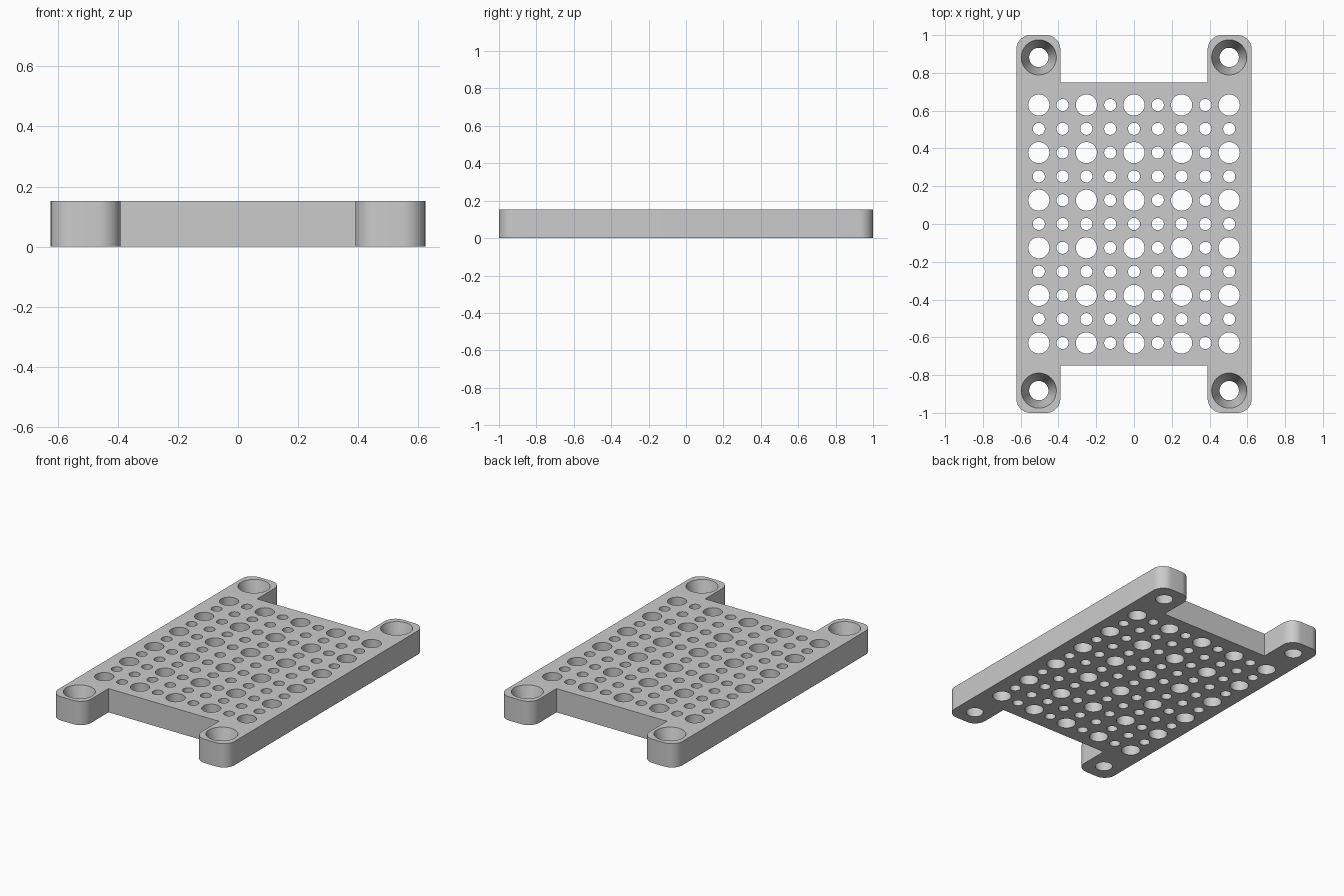
import bpy, bmesh, math
from mathutils import Matrix, Vector

cube = bpy.data.objects.get("Cube")
if cube:
    bpy.data.objects.remove(cube, do_unlink=True)

HEIGHT = 0.152
HALF_X, HALF_Y = 0.623, 1.0
TAB_X, NOTCH_Y = 0.39, 0.75      # inner side of the tabs, depth of the end notches
CORNER = 0.075
PITCH = 0.126                    # spacing of the hole grid

grey = bpy.data.materials.new("plain_grey")
grey.use_nodes = True
colour = (0.6, 0.6, 0.6, 1)
grey.diffuse_color = colour
grey.node_tree.nodes["Principled BSDF"].inputs["Base Color"].default_value = colour


def make_object(name, bm):
    mesh = bpy.data.meshes.new(name)
    bmesh.ops.recalc_face_normals(bm, faces=bm.faces)
    bm.to_mesh(mesh)
    bm.free()
    mesh.materials.append(grey)
    obj = bpy.data.objects.new(name, mesh)
    bpy.context.collection.objects.link(obj)
    return obj


def arc(cx, cy, start, steps=10):
    """Quarter circle, counter-clockwise from the start angle."""
    angles = [math.radians(start + 90 * i / steps) for i in range(steps + 1)]
    return [(cx + CORNER * math.cos(a), cy + CORNER * math.sin(a)) for a in angles]


# Plate outline: half of it, then the same turned half way round
half = arc(HALF_X - CORNER, HALF_Y - CORNER, 0)
half += arc(TAB_X + CORNER, HALF_Y - CORNER, 90)
half += [(TAB_X, NOTCH_Y), (-TAB_X, NOTCH_Y)]
half += arc(-TAB_X - CORNER, HALF_Y - CORNER, 0)
half += arc(-HALF_X + CORNER, HALF_Y - CORNER, 90)
outline = half + [(-x, -y) for x, y in half]

bm = bmesh.new()
base = bm.faces.new([bm.verts.new((x, y, 0)) for x, y in outline])
top = bmesh.ops.extrude_face_region(bm, geom=[base])
bmesh.ops.translate(bm, vec=(0, 0, HEIGHT),
                    verts=[v for v in top["geom"] if isinstance(v, bmesh.types.BMVert)])
plate = make_object("perforated_plate", bm)

# Cutters for the hole grid and the tapered screw holes
bm = bmesh.new()


def cutter(x, y, low, high, z0, z1, sides=32):
    place = Matrix.Translation(Vector((x, y, (z0 + z1) / 2)))
    bmesh.ops.create_cone(bm, cap_ends=True, segments=sides, radius1=low,
                          radius2=high, depth=z1 - z0, matrix=place)


for i in range(-4, 5):
    for j in range(-5, 6):
        large = i % 2 == 0 and j % 2 == 1
        radius = 0.056 if large else 0.032
        cutter(i * PITCH, j * PITCH, radius, radius, -0.05, HEIGHT + 0.05)

SLOPE = (0.093 - 0.051) / HEIGHT
for sx in (-1, 1):
    for sy in (-1, 1):
        cutter(sx * 4 * PITCH, sy * 7 * PITCH, 0.051 - SLOPE * 0.05,
               0.093 + SLOPE * 0.05, -0.05, HEIGHT + 0.05, 48)

holes = make_object("hole_cutters", bm)
holes.hide_render = True

# Drill the plate
drill = plate.modifiers.new("drill", "BOOLEAN")
drill.operation = "DIFFERENCE"
drill.solver = "EXACT"
drill.object = holes
bpy.ops.object.select_all(action="DESELECT")
bpy.context.view_layer.objects.active = plate
plate.select_set(True)
bpy.ops.object.modifier_apply(modifier=drill.name)
bpy.data.objects.remove(holes, do_unlink=True)
bpy.ops.object.shade_smooth_by_angle(angle=math.radians(30))
